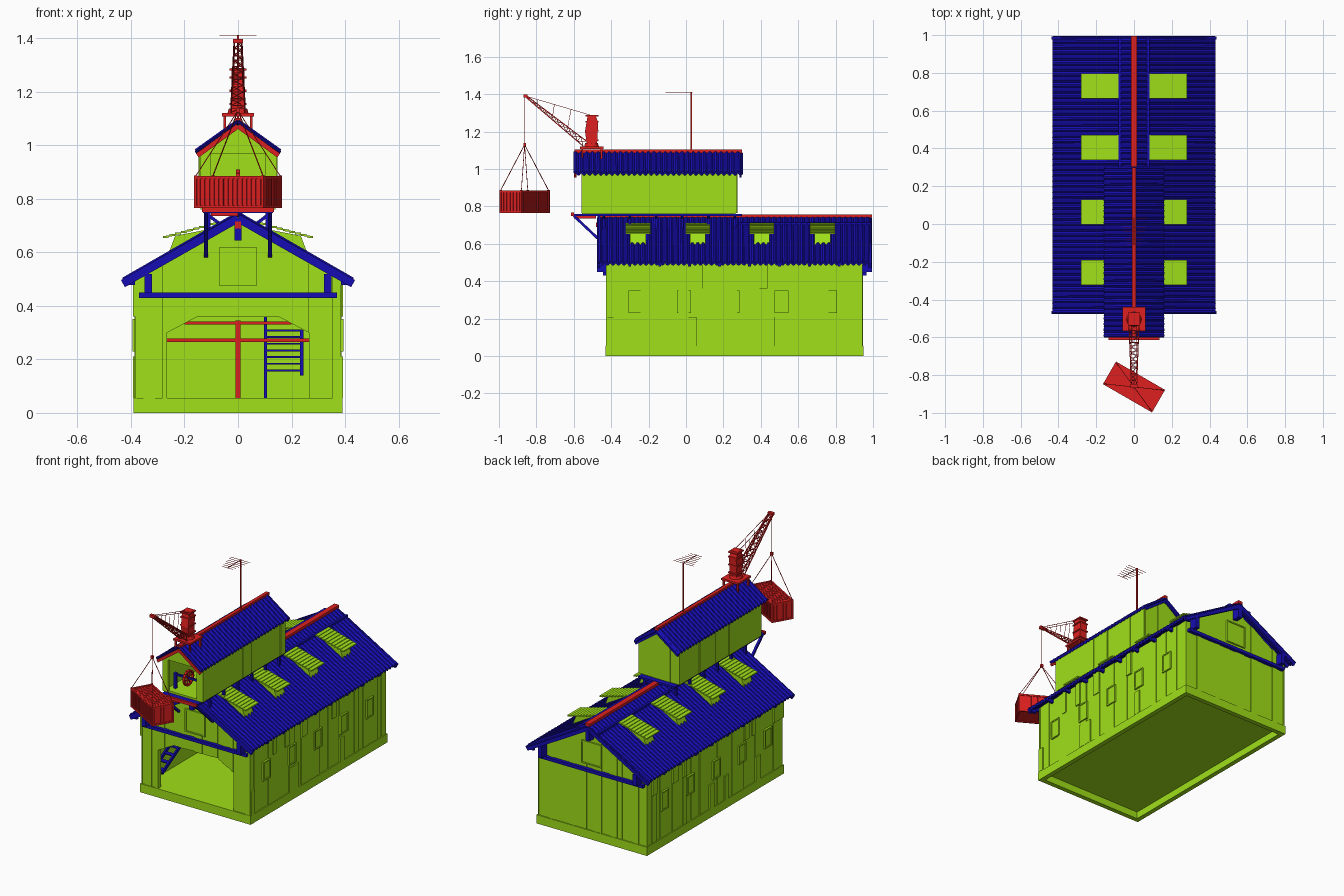
import bpy, bmesh, math, random
from mathutils import Vector, Matrix

if "Cube" in bpy.data.objects:
    bpy.data.objects.remove(bpy.data.objects["Cube"])

random.seed(4)
COL = {"lime": (0.35, 0.75, 0.01, 1), "blue": (0.008, 0.004, 0.45, 1), "red": (0.73, 0.014, 0.014, 1)}
MATS = {}
for k, c in COL.items():
    MATS[k] = bpy.data.materials.new(k)
    MATS[k].diffuse_color = c
parts = {}

def get(name, col):
    return parts.setdefault(name, (bmesh.new(), col))[0]

def box(name, col, x0, x1, y0, y1, z0, z1, rot=None):
    m = Matrix.Translation(((x0+x1)/2, (y0+y1)/2, (z0+z1)/2)) @ Matrix.Diagonal((x1-x0, y1-y0, z1-z0, 1))
    bmesh.ops.create_cube(get(name, col), size=1, matrix=(rot @ m) if rot else m)

def beam(name, col, a, b, w, h=None):
    a, b = Vector(a), Vector(b)
    d = b - a
    m = Matrix.Translation((a+b)/2) @ d.to_track_quat('Z', 'Y').to_matrix().to_4x4()
    bmesh.ops.create_cube(get(name, col), size=1, matrix=m @ Matrix.Diagonal((w, h or w, d.length, 1)))

def prism(name, col, pts, axis, a, b):
    bm = get(name, col)
    f = (lambda u, v, t: (u, t, v)) if axis == 'y' else (lambda u, v, t: (t, u, v))
    r = [[bm.verts.new(f(u, v, t)) for u, v in pts] for t in (a, b)]
    bm.faces.new(r[0])
    bm.faces.new(r[1][::-1])
    for i in range(len(pts)):
        j = (i+1) % len(pts)
        bm.faces.new((r[0][i], r[1][i], r[1][j], r[0][j]))

def frame(name, axis, pos, d, c, w, z0, z1):
    # window frame with a slightly raised panel
    for t0, t1, a, b, dd in ((-w, w, z0, z0+.008, d), (-w, w, z1-.008, z1, d), (-w, -w+.008, z0, z1, d),
                             (w-.008, w, z0, z1, d), (-w, w, z0, z1, d*.6)):
        p0, p1 = sorted((pos, pos+dd))
        if axis == 'x': box(name, "lime", p0, p1, c+t0, c+t1, a, b)
        else: box(name, "lime", c+t0, c+t1, p0, p1, a, b)

def widths(a, b, lo, hi):
    # random board edges from a to b
    while a < b - .005:
        n = min(b, a + random.uniform(lo, hi))
        yield a, n
        a = n

def roof(name, hx, zr, ze, y0, y1, waves, amp):
    # corrugated sheets on both slopes
    n = waves*6
    for s in (1, -1):
        bm = get(name, "blue")
        prev = None
        for i in range(n+1):
            y = y0 + (y1-y0)*i/n
            o = amp*math.sin(i*math.pi/3)
            cur = [bm.verts.new((0, y, zr+o)), bm.verts.new((s*hx, y, ze+o))]
            if prev: bm.faces.new((prev[0], prev[1], cur[1], cur[0]))
            prev = cur

# base ring and floor
for s in (1, -1):
    x = sorted((s*.36, s*.39))
    box("base", "lime", *x, -.43, .95, 0, .055)
box("base", "lime", -.36, .36, -.43, -.4, 0, .055)
box("base", "lime", -.36, .36, .92, .95, 0, .055)
box("floor", "lime", -.36, .36, -.4, .92, .045, .055)

# main walls
top = lambda x: .725 - .58*abs(x)
def opening(x):
    x = abs(x)
    return .055 if x >= .265 else .358 if x < .155 else .358 - (x-.155)*.53
back = [(-.38, .055), (.38, .055), (.38, top(.38)), (0, top(0)), (-.38, top(.38))]
front = back[:1] + [(-.265, .055), (-.265, .3), (-.155, .358), (.155, .358), (.265, .3), (.265, .055)] + back[1:]
prism("front_wall", "lime", front, 'y', -.42, -.395)
prism("back_wall", "lime", back, 'y', .92, .94)
edges = [-.385, -.265, -.155, 0, .155, .265, .385]
for e0, e1 in zip(edges, edges[1:]):
    for a, b in widths(e0, e1, .025, .05):
        lo = (opening(a+1e-5), opening(b-1e-5))
        prism("front_boards", "lime", [(a, lo[0]), (b, lo[1]), (b, top(b)), (a, top(a))], 'y', -.42-random.choice((.002, .005, .008)), -.419)
    for a, b in widths(e0, e1, .03, .06):
        prism("back_boards", "lime", [(a, .055), (b, .055), (b, top(b)), (a, top(a))], 'y', .939, .94+random.choice((.002, .004, .007)))
frame("gable_window_front", 'y', -.425, -.012, 0, .07, .475, .62)
frame("gable_window_back", 'y', .945, .012, 0, .07, .475, .62)
for s in (1, -1):
    box("side_walls", "lime", *sorted((s*.36, s*.38)), -.42, .94, .055, .505)
    for a, b in widths(-.425, .945, .03, .055):
        x = sorted((s*.379, s*(.38+random.choice((.002, .004, .007)))))
        box("side_boards", "lime", *x, a, b, .055, .505)
        if random.random() < .25:
            z = random.choice((.055, .36))
            box("patch_boards", "lime", *sorted((s*.38, s*.392)), a, b, z, z+.155)
    for i in range(5):
        frame("side_windows", 'x', s*.383, s*.012, -.27+.26*i, .037, .23, .35)

# main roof with trim
roof("main_roof", .43, .742, .495, -.47, .99, 50, .006)
box("main_ridge_cap", "red", -.017, .017, -.46, .995, .74, .758)
for s in (1, -1):
    for y in (-.468, .985):
        beam("barge_boards", "blue", (0, y, .727), (s*.43, y, .483), .016, .03)
    for i in range(10):
        box("rafter_tails", "blue", *sorted((s*.385, s*.425)), -.468+.16*i, -.453+.16*i, .478, .5)
    for y0, y1 in ((-.475, -.42), (.94, .995)):
        box("purlin_ends", "blue", s*.335-.014, s*.335+.014, y0, y1, .45, .52)
    box("roof_rails", "blue", s*.075-.007, s*.075+.007, .28, .99, .70, .715)
for y0, y1 in ((-.475, -.42), (.94, .995)):
    box("purlin_ends", "blue", -.014, .014, y0, y1, .645, .71)
box("ridge_purlin", "red", -.012, .012, -.48, .99, .69, .715)
for y0, y1 in ((-.445, -.42), (.94, .965)):
    box("tie_beams", "blue", -.37, .37, y0, y1, .43, .45)

# shed dormers
for y in (-.257, .063, .405, .73):
    for s in (1, -1):
        prism("dormer_cheeks", "lime", [(s*.09, .69), (s*.235, .662), (s*.262, .59)], 'y', y-.042, y+.042)
        bm = get("dormer_roofs", "lime")
        for i in range(9):
            w = .066 - .014*i/9
            c = [(s*(.08+.0222*(i+k)), z-.0061*(i+k)) for k, z in ((0, .712), (1, .716))]
            prism("dormer_roofs", "lime", [c[0], c[1], (c[1][0], c[1][1]-.008), (c[0][0], c[0][1]-.008)], 'y', y-.066, y+.066)

# interior posts, beams and stairs
for y in (.1, .5):
    box("inner_posts", "red", -.01, .01, y-.01, y+.01, .055, .345)
    box("inner_beams", "red", -.36, .36, y-.01, y+.01, .265, .278)
    box("inner_beams", "red", -.2, .2, y-.01, y+.01, .33, .342)
box("stairs", "blue", .097, .109, .3, .312, .055, .36)
box("stairs", "blue", .232, .244, .3, .312, .14, .31)
for i in range(7):
    box("stairs", "blue", .1, .24, .3, .33, .155+.025*i, .162+.025*i)
for x in (-.35, -.285):
    beam("wall_stairs", "blue", (x, -.36, .12), (x, .1, .38), .01, .02)
for i in range(9):
    box("wall_stairs", "blue", -.35, -.285, -.35+.05*i, -.32+.05*i, .13+.028*i, .136+.028*i)

# upper cabin
ctop = lambda x: 1.08 - .74*abs(x)
box("cabin_floor", "lime", -.14, .14, -.555, .265, .76, .772)
prism("cabin_back", "lime", [(-.14, .765), (.14, .765), (.14, ctop(.14)), (0, ctop(0)), (-.14, ctop(.14))], 'y', .255, .27)
prism("cabin_front", "lime", [(-.14, .765), (-.1, .765), (-.1, .97), (.1, .97), (.1, .765), (.14, .765),
                              (.14, ctop(.14)), (0, ctop(0)), (-.14, ctop(.14))], 'y', -.56, -.545)
for s in (1, -1):
    box("cabin_sides", "lime", *sorted((s*.125, s*.14)), -.555, .265, .765, .98)
    for a, b in widths(-.56, .27, .04, .11):
        box("cabin_boards", "lime", *sorted((s*.139, s*random.choice((.142, .144, .147)))), a, b, .765, .98)
    for y, c in ((-.592, "red"), (.292, "blue")):
        beam("cabin_barge_"+c, c, (0, y, 1.072), (s*.152, y, .962), .012, .018)
for a, b in widths(-.14, .14, .04, .07):
    prism("cabin_back_boards", "lime", [(a, .765), (b, .765), (b, ctop(b)), (a, ctop(a))], 'y', .269, .27+random.choice((.002, .005)))
roof("cabin_roof", .157, 1.088, .976, -.597, .3, 30, .006)
box("cabin_ridge_cap", "red", -.011, .011, -.597, .3, 1.085, 1.103)

# platform and supports
box("platform", "blue", -.13, .13, -.61, .3, .748, .76)
box("platform_edge", "red", -.135, .135, -.615, -.6, .75, .768)
box("platform_plate", "red", -.1, 0, -.6, -.48, .735, .749)
for s in (1, -1):
    beam("platform_braces", "blue", (s*.12, -.6, .75), (s*.12, -.425, .585), .014)
    for i in range(6):
        y = -.44 + .14*i
        beam("cabin_struts", "blue", (s*.125, y, .75), (s*.06, y, .70), .012)
        box("cabin_struts", "blue", s*.11-.007, s*.11+.007, y-.007, y+.007, .67, .75)

# winch wheel in the cabin opening
ring = [Vector((0, -.5+.045*math.cos(i*math.pi/8), .86+.045*math.sin(i*math.pi/8))) for i in range(16)]
for i in range(16):
    beam("winch_wheel", "red", ring[i], ring[(i+1) % 16], .014, .01)
    if i % 2: beam("winch_wheel", "red", ring[i], (0, -.5, .86), .006)
box("winch_axle", "blue", -.1, .1, -.506, -.494, .854, .866)
for x in (-.09, .09):
    box("winch_axle", "blue", x-.008, x+.008, -.51, -.49, .772, .87)

# crane base, body and boom
box("crane_base", "red", -.06, .06, -.567, -.44, 1.108, 1.12)
for x in (-.05, .05):
    for y in (-.555, -.452):
        box("crane_base", "red", x-.005, x+.005, y-.005, y+.005, 1.04, 1.11)
bmesh.ops.create_cone(get("crane_turntable", "red"), cap_ends=True, segments=20, radius1=.04, radius2=.034, depth=.02,
                      matrix=Matrix.Translation((0, -.505, 1.128)))
prism("crane_body", "red", [(-.53, 1.135), (-.475, 1.135), (-.47, 1.25), (-.485, 1.29), (-.525, 1.29), (-.54, 1.2)], 'x', -.025, .025)
for z in (1.15, 1.2, 1.25, 1.28):
    box("crane_ribs", "red", -.031, .031, -.538, -.468, z, z+.008)
A, B = Vector((0, -.54, 1.135)), Vector((0, -.857, 1.39))
nrm = Vector((0, -.627, -.779)).cross(Vector((1, 0, 0))).normalized()
nrm = (B-A).normalized().cross(Vector((1, 0, 0)))
def chord(t, sx, sn):
    return A.lerp(B, t) + Vector((sx*(.026-.012*t), 0, 0)) + nrm*sn*(.016-.012*t)
C4 = [(1, 1), (-1, 1), (-1, -1), (1, -1)]
for k in range(4):
    beam("crane_boom", "red", chord(0, *C4[k]), chord(1, *C4[k]), .005)
    for i in range(10):
        p, q = C4[k], C4[(k+1) % 4]
        beam("crane_boom", "red", chord(i/10, *p), chord((i+1)/10, *q), .003)
        beam("crane_boom", "red", chord((i+1)/10, *p), chord((i+1)/10, *q), .003)
box("boom_pulley", "red", -.018, .018, -.868, -.848, 1.382, 1.398)
for s in (1, -1):
    beam("boom_cables", "red", (s*.015, -.5, 1.285), (s*.012, -.857, 1.39), .0025)
    for t in (.3, .55, .8):
        beam("boom_cables", "red", A.lerp(B, t)+Vector((s*.018, 0, 0)), (s*.013, -.5-.357*(t+.02), 1.285+.105*(t+.02)), .002)

# hanging container
R = Matrix.Translation((0, -.863, 0)) @ Matrix.Rotation(math.radians(-30), 4, 'Z')
box("container", "red", -.144, .144, -.063, .063, .77, .88, R)
for x in (-.145, .145):
    for y in (-.064, .064):
        box("container_frame", "red", x-.005, x+.005, y-.005, y+.005, .765, .888, R)
        beam("slings", "red", R @ Vector((x, y, .886)), (0, -.863, 1.13), .003)
for z in (.77, .88):
    for s in (1, -1):
        box("container_frame", "red", -.148, .148, s*.064-.005, s*.064+.005, z-.005, z+.005, R)
        box("container_frame", "red", s*.145-.005, s*.145+.005, -.064, .064, z-.005, z+.005, R)
for i in range(14):
    x = -.13 + .02*i
    box("container_ribs", "red", x-.005, x+.005, -.067, .067, .772, .883, R)
for i in range(6):
    y = -.05 + .02*i
    box("container_ribs", "red", -.148, .148, y-.005, y+.005, .772, .882, R)
beam("hook_cable", "red", (0, -.863, 1.13), (0, -.863, 1.385), .003)
box("hook_block", "red", -.007, .007, -.87, -.856, 1.122, 1.14)

# antenna
box("antenna", "red", -.004, .004, .024, .032, 1.09, 1.412)
beam("antenna", "red", (0, -.11, 1.41), (0, .035, 1.41), .003)
for i in range(7):
    w = .04 + .005*i
    beam("antenna", "red", (-w, -.105+.022*i, 1.41), (w, -.105+.022*i, 1.41), .002)

# turn the collected geometry into objects
for name, (bm, col) in parts.items():
    if not name.endswith("_roof"):
        bmesh.ops.recalc_face_normals(bm, faces=bm.faces)
    me = bpy.data.meshes.new(name)
    bm.to_mesh(me)
    bm.free()
    me.materials.append(MATS[col])
    ob = bpy.data.objects.new(name, me)
    bpy.context.collection.objects.link(ob)
    if name.endswith("_roof"):
        m = ob.modifiers.new("thickness", 'SOLIDIFY')
        m.thickness = .012
        m.offset = 0

for m in bpy.data.materials:
    if m.users and not m.is_grease_pencil:
        m.use_nodes = True
        m.node_tree.nodes["Principled BSDF"].inputs["Base Color"].default_value = m.diffuse_color
